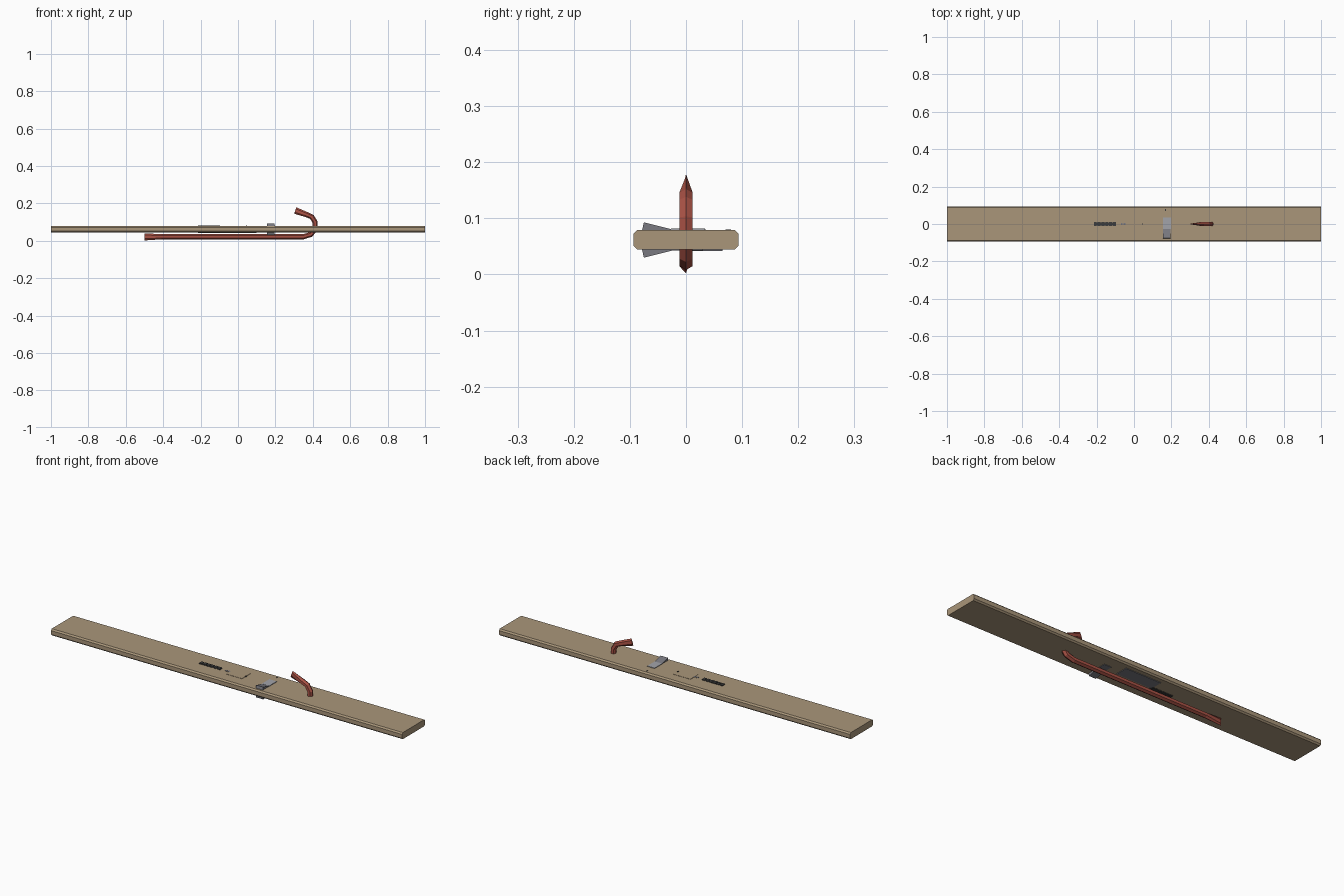
import bpy, bmesh, math
from mathutils import Vector

old = bpy.data.objects.get("Cube")
if old:
    bpy.data.objects.remove(old, do_unlink=True)


def material(name, rgb):
    m = bpy.data.materials.new(name)
    m.use_nodes = True
    m.diffuse_color = (*rgb, 1)
    m.node_tree.nodes["Principled BSDF"].inputs["Base Color"].default_value = (*rgb, 1)
    return m


wood = material("tan wood", (0.40, 0.305, 0.195))
red = material("red paint", (0.40, 0.085, 0.06))
light_steel = material("light steel", (0.36, 0.37, 0.40))
steel = material("dark steel", (0.19, 0.19, 0.215))
dark = material("dark grip", (0.045, 0.045, 0.045))


def loft(name, rings, mat):
    """Skin a list of equal-length point rings and cap both ends."""
    bm = bmesh.new()
    loops = [[bm.verts.new(p) for p in ring] for ring in rings]
    for a, b in zip(loops, loops[1:]):
        for i in range(len(a)):
            j = (i + 1) % len(a)
            bm.faces.new((a[i], a[j], b[j], b[i]))
    bm.faces.new(loops[0])
    bm.faces.new(loops[-1])
    bmesh.ops.recalc_face_normals(bm, faces=bm.faces)
    me = bpy.data.meshes.new(name)
    bm.to_mesh(me)
    bm.free()
    me.materials.append(mat)
    ob = bpy.data.objects.new(name, me)
    bpy.context.collection.objects.link(ob)
    return ob


def prism(name, profile, x0, x1, mat):
    """Extrude a (y, z) profile along x."""
    return loft(name, [[(x, y, z) for y, z in profile] for x in (x0, x1)], mat)


def box(name, x, y, z, mat):
    return prism(name, [(y[0], z[0]), (y[1], z[0]), (y[1], z[1]), (y[0], z[1])], *x, mat)


# Plank with chamfered long edges
w, c, lo, hi = 0.094, 0.007, 0.045, 0.079
prism("plank", [(-w + c, lo), (w - c, lo), (w, lo + c), (w, hi - c),
                (w - c, hi), (-w + c, hi), (-w, hi - c), (-w, lo + c)], -1, 1, wood)

# Six-sided pry bar: x, z, half height, half width along its path
path = [(-0.50, 0.021, 0.019, 0.003), (-0.41, 0.022, 0.014, 0.012),
        (0.35, 0.022, 0.014, 0.012), (0.39, 0.034, 0.014, 0.012),
        (0.412, 0.064, 0.014, 0.012), (0.412, 0.10, 0.014, 0.012),
        (0.395, 0.128, 0.014, 0.012), (0.37, 0.139, 0.014, 0.012),
        (0.306, 0.162, 0.018, 0.002)]
rings = []
for i, (x, z, tall, wide) in enumerate(path):
    a, b = path[max(i - 1, 0)], path[min(i + 1, len(path) - 1)]
    t = Vector((b[0] - a[0], 0, b[1] - a[1])).normalized()
    n = Vector((-t.z, 0, t.x))
    ring = []
    for k in range(6):
        ang = math.radians(60 * k)
        side = wide * math.sin(ang) / math.sin(math.radians(60))
        ring.append(Vector((x, 0, z)) + n * tall * math.cos(ang) + Vector((0, side, 0)))
    rings.append(ring)
loft("pry_bar", rings, red)

# Axe head flaring toward its cutting edge, with a bright cheek on top
prism("axe_head", [(-0.078, 0.080), (-0.075, 0.093), (-0.025, 0.0805), (0.03, 0.0805),
                   (0.03, 0.0425), (-0.025, 0.0425), (-0.075, 0.030), (-0.078, 0.043)],
      0.156, 0.196, steel)
box("axe_cheek", (0.155, 0.197), (-0.027, 0.034), (0.076, 0.0817), light_steel)
box("axe_pin", (0.167, 0.172), (0.07, 0.08), (0.07, 0.0805), dark)

# Ribbed grip, its neck and small collars
box("grip_core", (-0.215, -0.095), (-0.008, 0.008), (0.042, 0.081), dark)
for i in range(6):
    x = -0.215 + i * 0.0205
    box(f"grip_rib_{i + 1}", (x, x + 0.015), (-0.011, 0.011), (0.041, 0.083), dark)
for i, x in enumerate((-0.07, -0.055)):
    box(f"collar_{i + 1}", (x, x + 0.009), (-0.006, 0.006), (0.06, 0.0805), steel)

# Flat plate on top with a stud, steel blade plate underneath
box("top_plate", (-0.05, 0.045), (-0.032, 0.036), (0.07, 0.0803), wood)
box("stud", (0.043, 0.049), (-0.003, 0.003), (0.07, 0.082), dark)
box("blade_plate", (-0.10, 0.10), (0.0, 0.065), (0.042, 0.06), steel)
